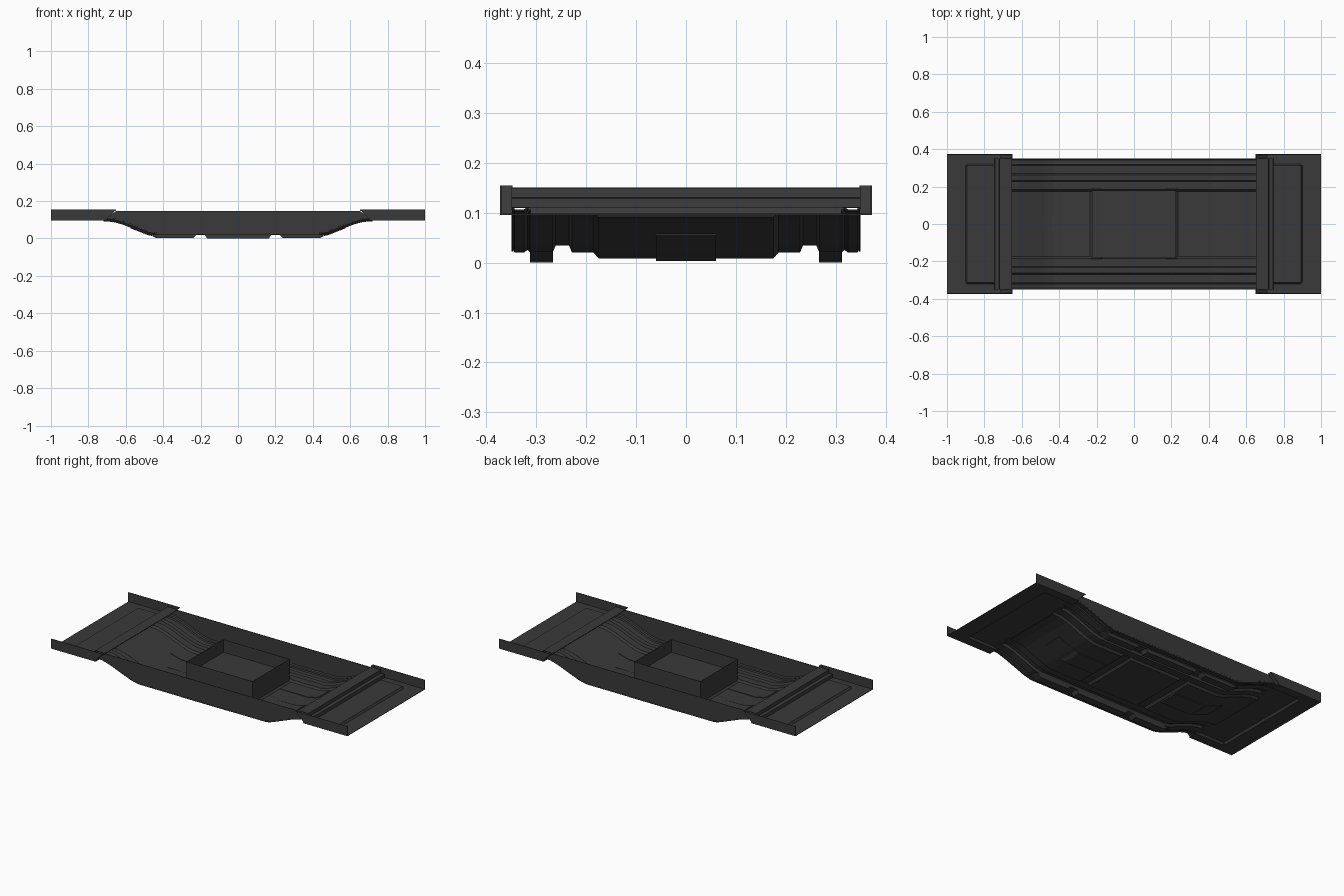
import bpy
import bmesh

if "Cube" in bpy.data.objects:
    bpy.data.objects.remove(bpy.data.objects["Cube"])

mat = bpy.data.materials.new("dark_grey")
mat.diffuse_color = (0.042, 0.042, 0.042, 1)
mat.use_nodes = True
mat.node_tree.nodes["Principled BSDF"].inputs["Base Color"].default_value = mat.diffuse_color


def make(name, verts, faces, thick=0.0):
    me = bpy.data.meshes.new(name)
    me.from_pydata(verts, [], faces)
    me.materials.append(mat)
    bm = bmesh.new()
    bm.from_mesh(me)
    bmesh.ops.recalc_face_normals(bm, faces=bm.faces)
    bm.to_mesh(me)
    bm.free()
    ob = bpy.data.objects.new(name, me)
    bpy.context.collection.objects.link(ob)
    if thick:
        m = ob.modifiers.new("thickness", 'SOLIDIFY')
        m.thickness = thick
        m.offset = 0
    return ob


def box(name, x, y, z):
    v = [(a, b, c) for a in x for b in y for c in z]
    f = [(0, 1, 3, 2), (4, 6, 7, 5), (0, 4, 5, 1), (2, 3, 7, 6), (0, 2, 6, 4), (1, 5, 7, 3)]
    return make(name, v, f)


def span(a, b, s):
    return tuple(sorted((a * s, b * s)))


def prism(name, pts, y0, y1):
    """Extrude an (x, z) outline between two y values."""
    n = len(pts)
    v = [(x, y0, z) for x, z in pts] + [(x, y1, z) for x, z in pts]
    f = [tuple(range(n)), tuple(range(2 * n - 1, n - 1, -1))]
    f += [(i, i + n, (i + 1) % n + n, (i + 1) % n) for i in range(n)]
    return make(name, v, f)


def loft(name, rail, section, thick=0.003):
    """Sweep a (y, z) section along an (x, z) rail."""
    n = len(section)
    v = [(x, y, z + h) for x, h in rail for y, z in section]
    f = [(i * n + j, (i + 1) * n + j, (i + 1) * n + j + 1, i * n + j + 1)
         for i in range(len(rail) - 1) for j in range(n - 1)]
    return make(name, v, f, thick)


def mirrored(pts):
    return [(-a, b) for a, b in reversed(pts)] + pts


def flip(pts, e):
    return [(e * x, z) for x, z in pts]


# Ribbed floor pan: outer rails run full length, ramps at both ends
ramp = [(0.43, 0), (0.48, 0.012), (0.62, 0.067), (0.67, 0.08), (0.72, 0.083)]
ribs = [(0.185, 0.022), (0.228, 0.022), (0.234, 0.036),
        (0.262, 0.036), (0.268, 0.022), (0.312, 0.022), (0.318, 0.027),
        (0.325, 0.022), (0.343, 0.022), (0.349, 0.03)]
for s in (-1, 1):
    loft("rail_floor", mirrored(ramp), flip(ribs, s))

# Centre floor: lowered blocks with cross grooves between them
centre = mirrored([(0.175, 0.01), (0.185, 0.022)])
groove = [(0.165, 0), (0.178, 0.011), (0.222, 0.011), (0.235, 0)]
loft("centre_floor", mirrored(groove + ramp), centre)

# Pan side walls following the ramp outline
edge = [(0.43, 0.022), (0.48, 0.034), (0.62, 0.088), (0.67, 0.102), (0.71, 0.106), (0.65, 0.148)]
for s in (-1, 1):
    prism("pan_side_wall", mirrored(edge), s * 0.347, s * 0.35)

# Open tray in the middle of the pan
X, Y, T = 0.225, 0.18, 0.003
for s in (-1, 1):
    box("tray_end_wall", span(X - T, X, s), (-Y, Y), (0.02, 0.148))
    box("tray_side_wall", (-X, X), span(Y - T, Y, s), (0.02, 0.148))
box("tray_floor", (-X, X), (-Y, Y), (0.068, 0.071))

# Skid pads under the outer rails
for s in (-1, 1):
    prism("rail_skid_pad", [(-0.18, 0.022), (-0.165, 0), (0.165, 0), (0.18, 0.022)],
          s * 0.267, s * 0.313)
    for e in (-1, 1):
        prism("rail_end_pad", flip([(0.22, 0.022), (0.24, 0.003), (0.43, 0.003), (0.47, 0.022)], e),
              s * 0.267, s * 0.313)

for e in (-1, 1):
    # Shallow centre channel running part way up the ramp, and floor plates beside it
    prism("centre_pad", flip([(0.235, 0.011), (0.24, 0.003), (0.44, 0.003), (0.46, 0.014)], e),
          -0.06, 0.06)
    climb = flip([(0.24, 0), (0.43, 0), (0.48, 0.012), (0.5, 0.02)], e)
    upper = flip([(0.46, 0.007), (0.48, 0.012), (0.575, 0.0493)], e)
    for s in (-1, 1):
        loft("floor_plate", climb, [(s * 0.065, 0.013), (s * 0.17, 0.013)])
    loft("ramp_plate", upper, [(-0.06, 0.007), (0.06, 0.007)])

    # End deck: flat rim around a hollow raised panel
    deck_y = mirrored([(0.312, 0.012), (0.32, 0), (0.373, 0)])
    loft("deck_panel", flip([(0.70, 0.097), (0.892, 0.097)], e), deck_y)
    rim = [(0.892, 0.012), (0.90, 0.0)]
    loft("panel_end_step", flip([(x, z + 0.097) for x, z in rim], e), [(-0.312, 0), (0.312, 0)])
    loft("deck_rim", flip([(0.90, 0.097), (1.0, 0.097)], e), [(-0.373, 0), (0.373, 0)])
    for s in (-1, 1):
        loft("deck_rim_corner", flip([(0.892, 0.097), (0.90, 0.097)], e), [(s * 0.312, 0), (s * 0.373, 0)])

    # Hollow cross beam with a lower step on its outer side
    beam = [(0.652, 0.149), (0.718, 0.149), (0.721, 0.13), (0.742, 0.128), (0.745, 0.11)]
    loft("cross_beam", flip(beam, e), [(-0.35, 0), (0.35, 0)])

    for s in (-1, 1):
        # End side walls with slanted inner edge
        prism("end_side_wall", flip([(0.65, 0.155), (0.71, 0.0955), (1.0, 0.0955), (1.0, 0.155)], e),
              s * 0.370, s * 0.373)
        # Slanted tab joining the pan wall to the wider end wall
        prism("joining_tab", flip([(0.65, 0.155), (0.71, 0.0955), (0.714, 0.0955), (0.654, 0.155)], e),
              s * 0.348, s * 0.373)
